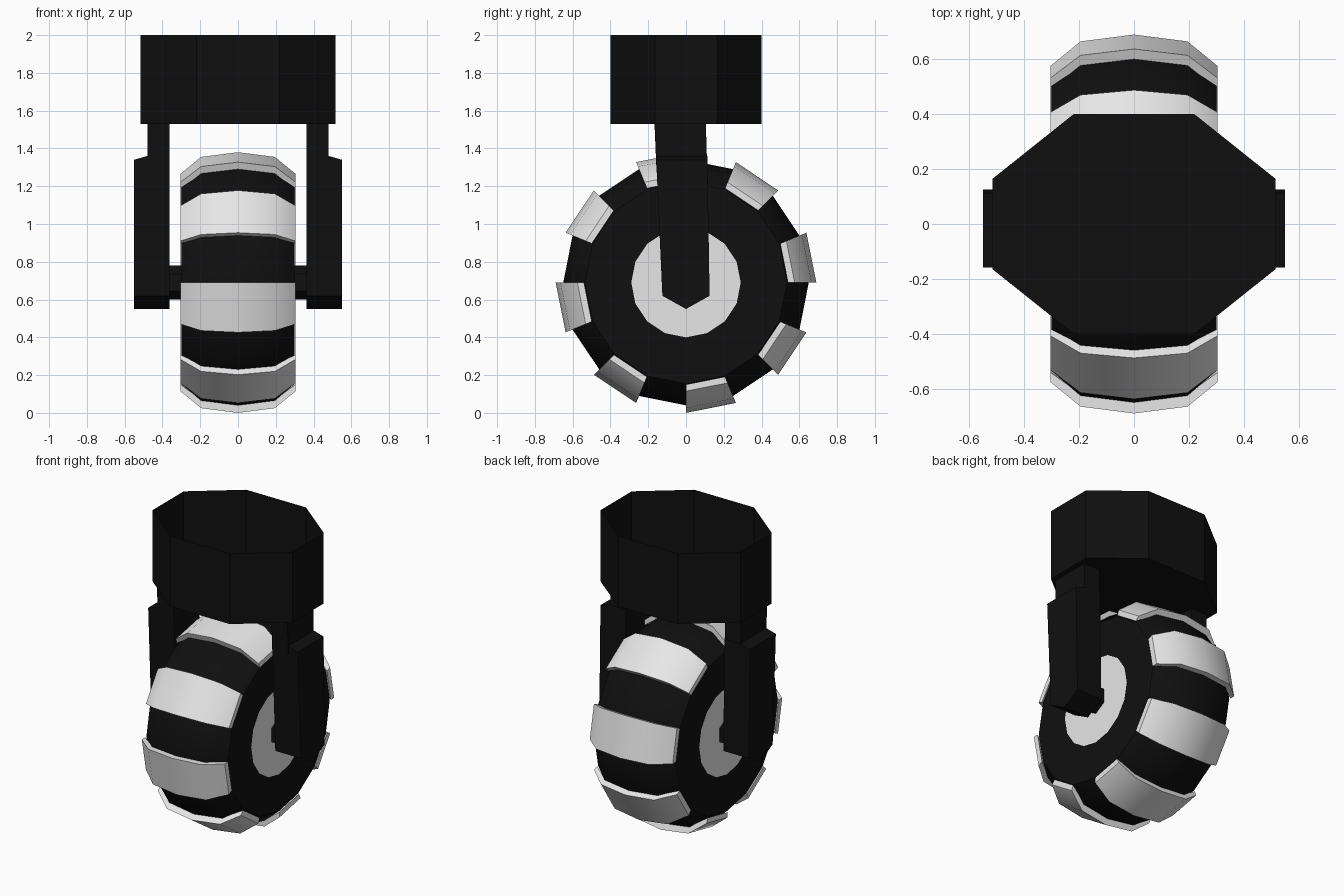
import bpy, bmesh, math

if "Cube" in bpy.data.objects:
    bpy.data.objects.remove(bpy.data.objects["Cube"])

ZC = 0.69      # wheel centre height
SEG = 16       # wheel facets


def material(name, v):
    m = bpy.data.materials.new(name)
    m.diffuse_color = (v, v, v, 1)
    m.use_nodes = True
    m.node_tree.nodes["Principled BSDF"].inputs["Base Color"].default_value = m.diffuse_color
    return m


black = material("black", 0.005)
white = material("light_grey", 0.8)


def finish(name, bm, mat, smooth=False):
    bmesh.ops.recalc_face_normals(bm, faces=bm.faces)
    me = bpy.data.meshes.new(name)
    bm.to_mesh(me)
    bm.free()
    me.materials.append(mat)
    ob = bpy.data.objects.new(name, me)
    bpy.context.collection.objects.link(ob)
    if smooth:
        bpy.ops.object.select_all(action='DESELECT')
        ob.select_set(True)
        bpy.context.view_layer.objects.active = ob
        bpy.ops.object.shade_smooth_by_angle(angle=math.radians(35))
    return ob


def loft(bm, rings, closed=True):
    """Bridge equal-length vertex rings with quads."""
    for a, b in zip(rings, rings[1:]):
        n = len(a)
        for i in range(n if closed else n - 1):
            j = (i + 1) % n
            bm.faces.new((a[i], a[j], b[j], b[i]))


def polar(x, r, k):
    a = 2 * math.pi * k / SEG
    return (x, r * math.cos(a), ZC + r * math.sin(a))


def extrude_x(name, yz, x0, x1, mat):
    bm = bmesh.new()
    rings = [[bm.verts.new((x, y, z)) for y, z in yz] for x in (x0, x1)]
    loft(bm, rings)
    for r in rings:
        bm.faces.new(r)
    return finish(name, bm, mat)


# Tyre: revolved cross-section with flat side walls
tyre = [(-0.30, 0.29), (-0.30, 0.535), (-0.195, 0.625), (0, 0.65),
        (0.195, 0.625), (0.30, 0.535), (0.30, 0.29)]
bm = bmesh.new()
loft(bm, [[bm.verts.new(polar(x, r, k)) for k in range(SEG)] for x, r in tyre])
finish("tyre", bm, black, True)

# Hub discs closing both side walls
for side, s in (("left", -1), ("right", 1)):
    bm = bmesh.new()
    bm.faces.new([bm.verts.new(polar(s * 0.30, 0.29, k))
                  for k in (range(SEG) if s > 0 else reversed(range(SEG)))])
    ob = bpy.data.meshes.new("hub_" + side)
    bm.to_mesh(ob)
    bm.free()
    ob.materials.append(white)
    bpy.context.collection.objects.link(bpy.data.objects.new("hub_" + side, ob))

# Tread pads: every second facet, raised over the tyre
outer = [(-0.305, 0.575), (-0.195, 0.665), (0, 0.69), (0.195, 0.665), (0.305, 0.575)]
inner = [(0.305, 0.54), (0.195, 0.62), (0, 0.64), (-0.195, 0.62), (-0.305, 0.54)]
bm = bmesh.new()
for k in range(0, SEG, 2):
    ends = [[bm.verts.new(polar(x, r, kk)) for x, r in outer + inner] for kk in (k, k + 1)]
    loft(bm, ends)
    for e in ends:
        for i in range(4):
            bm.faces.new((e[i], e[i + 1], e[8 - i], e[9 - i]))
finish("tread_pads", bm, white, True)

# Axle
extrude_x("axle", [(0.09 * math.cos(math.pi * (i + 0.5) / 3),
                    ZC + 0.09 * math.sin(math.pi * (i + 0.5) / 3)) for i in range(6)],
          -0.40, 0.40, black)

# Fork arms with a stepped, thicker lower part
tip = [(-0.125, 0.62), (0, 0.55), (0.125, 0.62)]
for side, s in (("left", -1), ("right", 1)):
    extrude_x("fork_upper_" + side, [(-0.167, 1.535), (-0.157, 1.30), (0.112, 1.30), (0.105, 1.535)],
              s * 0.362, s * 0.48, black)
    # lower arm: top edge slopes down slightly towards the outside
    bm = bmesh.new()
    rings = [[bm.verts.new((s * x, y, z)) for y, z in [(-0.158, zt)] + tip + [(0.113, zt)]]
             for x, zt in ((0.362, 1.36), (0.48, 1.36), (0.55, 1.34))]
    loft(bm, rings)
    bm.faces.new(rings[0])
    bm.faces.new(rings[-1])
    finish("fork_lower_" + side, bm, black)

# Mount: open-topped octagonal cup
octagon = [(0.515, -0.165), (0.515, 0.165), (0.22, 0.40), (-0.22, 0.40),
           (-0.515, 0.165), (-0.515, -0.165), (-0.22, -0.40), (0.22, -0.40)]
bm = bmesh.new()
rings = [[bm.verts.new((x, y, z)) for x, y in octagon] for z in (1.53, 2.0)]
loft(bm, rings)
bm.faces.new(rings[0])
finish("mount_cup", bm, black)
